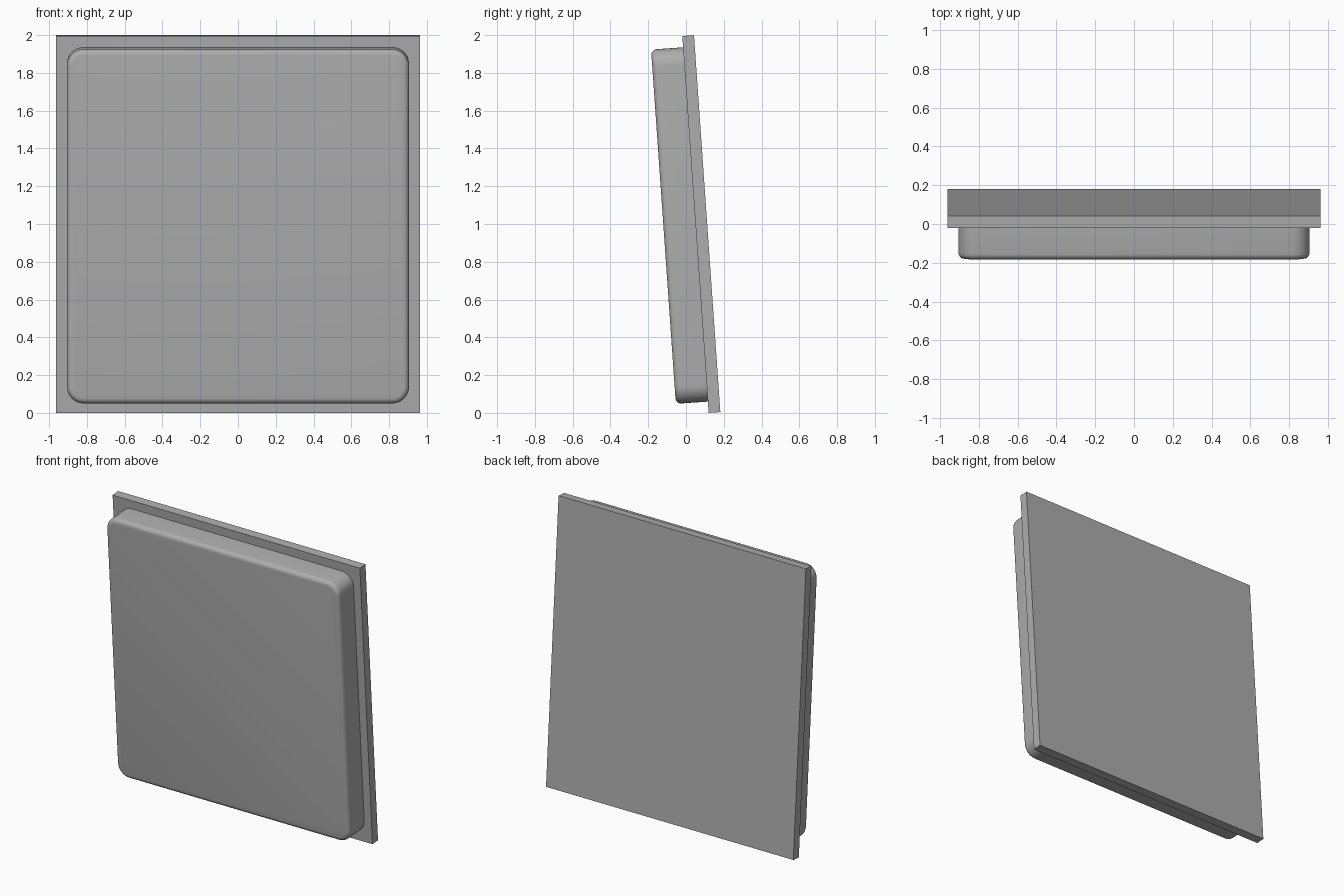
import bpy
import bmesh
import math
from mathutils import Matrix

cube = bpy.data.objects.get("Cube")
if cube:
    bpy.data.objects.remove(cube, do_unlink=True)

grey = bpy.data.materials.new("plain grey")
grey.use_nodes = True
colour = (0.42, 0.42, 0.42, 1)
grey.diffuse_color = colour
grey.node_tree.nodes["Principled BSDF"].inputs["Base Color"].default_value = colour

# The whole piece leans forward; its lower front edge is the pivot
lean = Matrix.Translation((0, 0.12, 0)) @ Matrix.Rotation(math.radians(4), 4, "X")


def slab(name, width, height, front, back, corner=0, rim=0):
    """Upright slab with optional rounded corners and rounded front rim."""
    bm = bmesh.new()
    size = Matrix.Diagonal((width, back - front, height, 1))
    bmesh.ops.create_cube(bm, size=1, matrix=Matrix.Translation((0, (front + back) / 2, 1)) @ size)
    if corner:
        depth_edges = [e for e in bm.edges
                       if abs(e.verts[0].co.y - e.verts[1].co.y) > 0.01]
        bmesh.ops.bevel(bm, geom=depth_edges, offset=corner, segments=8,
                        profile=0.5, affect="EDGES")
    if rim:
        front_edges = [e for e in bm.edges
                       if all(abs(v.co.y - front) < 1e-4 for v in e.verts)]
        bmesh.ops.bevel(bm, geom=front_edges, offset=rim, segments=5,
                        profile=0.5, affect="EDGES")
    bmesh.ops.recalc_face_normals(bm, faces=bm.faces)
    mesh = bpy.data.meshes.new(name)
    bm.to_mesh(mesh)
    bm.free()
    mesh.materials.append(grey)
    obj = bpy.data.objects.new(name, mesh)
    bpy.context.collection.objects.link(obj)
    obj.matrix_world = lean
    return obj


# Flat back board
slab("back_board", 1.925, 2.0, 0, 0.062)

# Raised pad with soft edges, seated slightly into the board
pad = slab("front_pad", 1.812, 1.88, -0.17, 0.01, corner=0.09, rim=0.03)
bpy.ops.object.select_all(action="DESELECT")
pad.select_set(True)
bpy.context.view_layer.objects.active = pad
bpy.ops.object.shade_smooth_by_angle(angle=math.radians(35))
